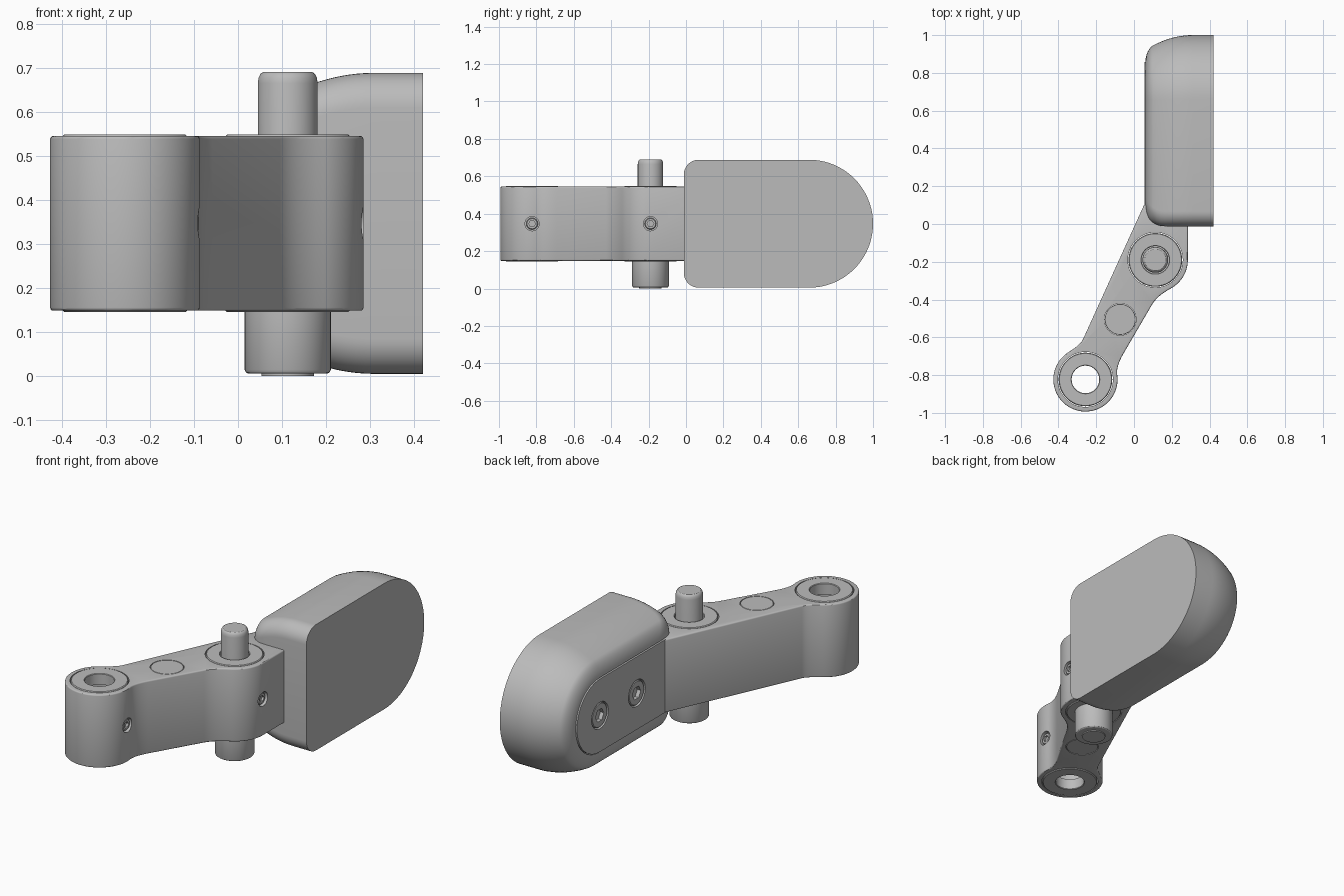
import bpy, bmesh, math
from math import cos, sin, pi, radians, sqrt

if "Cube" in bpy.data.objects:
    bpy.data.objects.remove(bpy.data.objects["Cube"], do_unlink=True)

grey = bpy.data.materials.new("plain_grey")
grey.use_nodes = True
grey.diffuse_color = (0.5, 0.5, 0.5, 1)
grey.node_tree.nodes["Principled BSDF"].inputs["Base Color"].default_value = (0.5, 0.5, 0.5, 1)

parts = []


def loft(name, rings, wrap=False):
    """Skin a series of equal-length rings; cap the ends unless wrapped."""
    bm = bmesh.new()
    rows = [[bm.verts.new(p) for p in ring] for ring in rings]
    n = len(rows[0])
    pairs = list(zip(rows, rows[1:])) + ([(rows[-1], rows[0])] if wrap else [])
    for a, b in pairs:
        for i in range(n):
            j = (i + 1) % n
            bm.faces.new((a[i], a[j], b[j], b[i]))
    if not wrap:
        bm.faces.new(rows[0])
        bm.faces.new(rows[-1])
    bmesh.ops.recalc_face_normals(bm, faces=bm.faces)
    mesh = bpy.data.meshes.new(name)
    bm.to_mesh(mesh)
    bm.free()
    mesh.materials.append(grey)
    ob = bpy.data.objects.new(name, mesh)
    bpy.context.collection.objects.link(ob)
    parts.append(ob)
    return ob


def lathe(name, centre, profile, axis="z", n=48, wrap=False):
    """Turn (radius, position) pairs about an axis through the centre."""
    u, v = centre
    rings = []
    for r, h in profile:
        circle = [(u + r * cos(2 * pi * i / n), v + r * sin(2 * pi * i / n)) for i in range(n)]
        rings.append([(a, b, h) if axis == "z" else (h, a, b) for a, b in circle])
    return loft(name, rings, wrap)


def apply(ob, kind, **settings):
    mod = ob.modifiers.new(kind, kind)
    for key, value in settings.items():
        setattr(mod, key, value)
    bpy.ops.object.select_all(action="DESELECT")
    bpy.context.view_layer.objects.active = ob
    ob.select_set(True)
    bpy.ops.object.modifier_apply(modifier=mod.name)


def cut(ob, cutter):
    apply(ob, "BOOLEAN", operation="DIFFERENCE", solver="EXACT", object=cutter)
    parts.remove(cutter)
    bpy.data.objects.remove(cutter, do_unlink=True)


def arc(cx, cy, r, a0, a1, n):
    return [(cx + r * cos(radians(a0 + (a1 - a0) * i / n)),
             cy + r * sin(radians(a0 + (a1 - a0) * i / n))) for i in range(n + 1)]


def blend(p, c, q, n=8):
    """Concave fillet from p to q with control point c."""
    return [tuple((1 - t) ** 2 * p[k] + 2 * t * (1 - t) * c[k] + t * t * q[k] for k in (0, 1))
            for t in (i / n for i in range(1, n))]


EYE, PIVOT, PLUG = (-0.257, -0.823), (0.113, -0.19), (-0.073, -0.505)
LOW, HIGH, MID = 0.148, 0.545, 0.3465

# Arm: outline around both bosses, extruded upward
eye = arc(*EYE, 0.17, 122, 368, 48)
boss = arc(*PIVOT, 0.172, -62, 0, 16)
near, far = (-0.058, -0.69), (0.095, -0.428)
top_left, low_left = (0.055, 0.105), (-0.27, -0.61)
outline = (eye + blend(eye[-1], (-0.096, -0.757), near) + [near, far]
           + blend(far, (0.123, -0.38), boss[0]) + boss
           + [(0.285, 0.105), top_left, low_left]
           + blend(low_left, (-0.283, -0.639), eye[0]))
arm = loft("arm", [[(x, y, z) for x, y in outline] for z in (LOW, HIGH)])
apply(arm, "BEVEL", width=0.007, segments=3, limit_method="ANGLE", angle_limit=radians(50))
for centre, r in ((EYE, 0.1455), (PIVOT, 0.1455), (PLUG, 0.084)):
    cut(arm, lathe("cutter", centre, [(r, 0), (r, 1)]))

# Bushings in both bosses, slightly proud of the arm, stepped inside
for label, centre in (("eye", EYE), ("pivot", PIVOT)):
    z0, z1 = LOW - 0.003, HIGH + 0.003
    lathe(label + "_bushing", centre,
          [(0.138, z0), (0.142, z0 + 0.004), (0.142, z1 - 0.004), (0.138, z1),
           (0.076, z1), (0.073, z1 - 0.003), (0.073, z1 - 0.06), (0.095, z1 - 0.06),
           (0.095, z0 + 0.06), (0.073, z0 + 0.06), (0.073, z0 + 0.003), (0.076, z0)], wrap=True)

# Flush plug in the middle of the arm
lathe("arm_plug", PLUG, [(0.08, LOW), (0.082, LOW + 0.002), (0.082, HIGH - 0.002), (0.08, HIGH)])

# Pivot pin: wide foot below, thin shaft above, both with softened rims
lathe("pivot_pin", PIVOT,
      [(0.06, 0), (0.06, 0.005), (0.09, 0.005), (0.095, 0.008), (0.098, 0.014),
       (0.098, LOW), (0.068, LOW), (0.068, 0.665), (0.066, 0.678), (0.061, 0.687), (0.056, 0.69)])


# Pad: side outline shrunk in steps toward the rounded inner side
def pad_ring(x):
    bulge = max(0, 0.31 - x) ** 2 / 0.8
    if x < 0.1:
        bulge += 0.065 * (1 - sqrt(max(0, 1 - ((0.1 - x) / 0.04) ** 2)))
    end = 0.1 - sqrt(max(0, 0.01 - max(0, 0.16 - x) ** 2))
    half, start, r = 0.342 - bulge, -0.012 + end, 0.08
    pts = (arc(0.658, MID, half, -90, 90, 40)
           + arc(start + r, MID + half - r, r, 90, 180, 10)
           + arc(start + r, MID - half + r, r, 180, 270, 10))
    return [(x, y, z) for y, z in pts]


steps = [0.42] + [0.31 - 0.21 * i / 10 for i in range(10)]
steps += [0.06 + 0.04 * (1 - sin(pi / 2 * i / 8)) for i in range(9)]
pad = loft("pad", [pad_ring(x) for x in steps])


# Mounting plate let into the pad with a fine gap around it
def slot(name, start, r, x0, x1):
    pts = arc(0.66, MID, r, -90, 90, 32) + [(start, MID + r), (start, MID - r)]
    return loft(name, [[(x, y, z) for y, z in pts] for x in (x0, x1)])


cut(pad, slot("cutter", -0.2, 0.202, -0.1, 0.085))
plate = slot("mounting_plate", 0.09, 0.198, 0.055, 0.09)
for i, y in enumerate((0.343, 0.66)):
    spot = (y, MID)
    cut(plate, lathe("cutter", spot, [(0.072, 0.04), (0.072, 0.08)], "x"))
    screw = lathe(f"plate_screw_{i + 1}", spot,
                  [(0.062, 0.057), (0.066, 0.061), (0.066, 0.085)], "x")
    cut(screw, lathe("cutter", spot, [(0.036, 0.04), (0.036, 0.078)], "x", n=6))

# Set screws recessed in the outer wall of each boss
for label, centre, wall in (("eye", EYE, -0.087), ("pivot", PIVOT, 0.285)):
    spot = (centre[1], MID)
    cut(arm, lathe("cutter", spot, [(0.038, wall - 0.022), (0.038, wall + 0.05)], "x", n=32))
    screw = lathe(label + "_set_screw", spot,
                  [(0.031, wall - 0.024), (0.031, wall - 0.012), (0.027, wall - 0.008)], "x", n=32)
    cut(screw, lathe("cutter", spot, [(0.018, wall - 0.02), (0.018, wall + 0.05)], "x", n=6))

# Smooth shading with crisp edges
bpy.ops.object.select_all(action="DESELECT")
for ob in parts:
    ob.select_set(True)
bpy.context.view_layer.objects.active = arm
bpy.ops.object.shade_smooth_by_angle(angle=radians(30))
